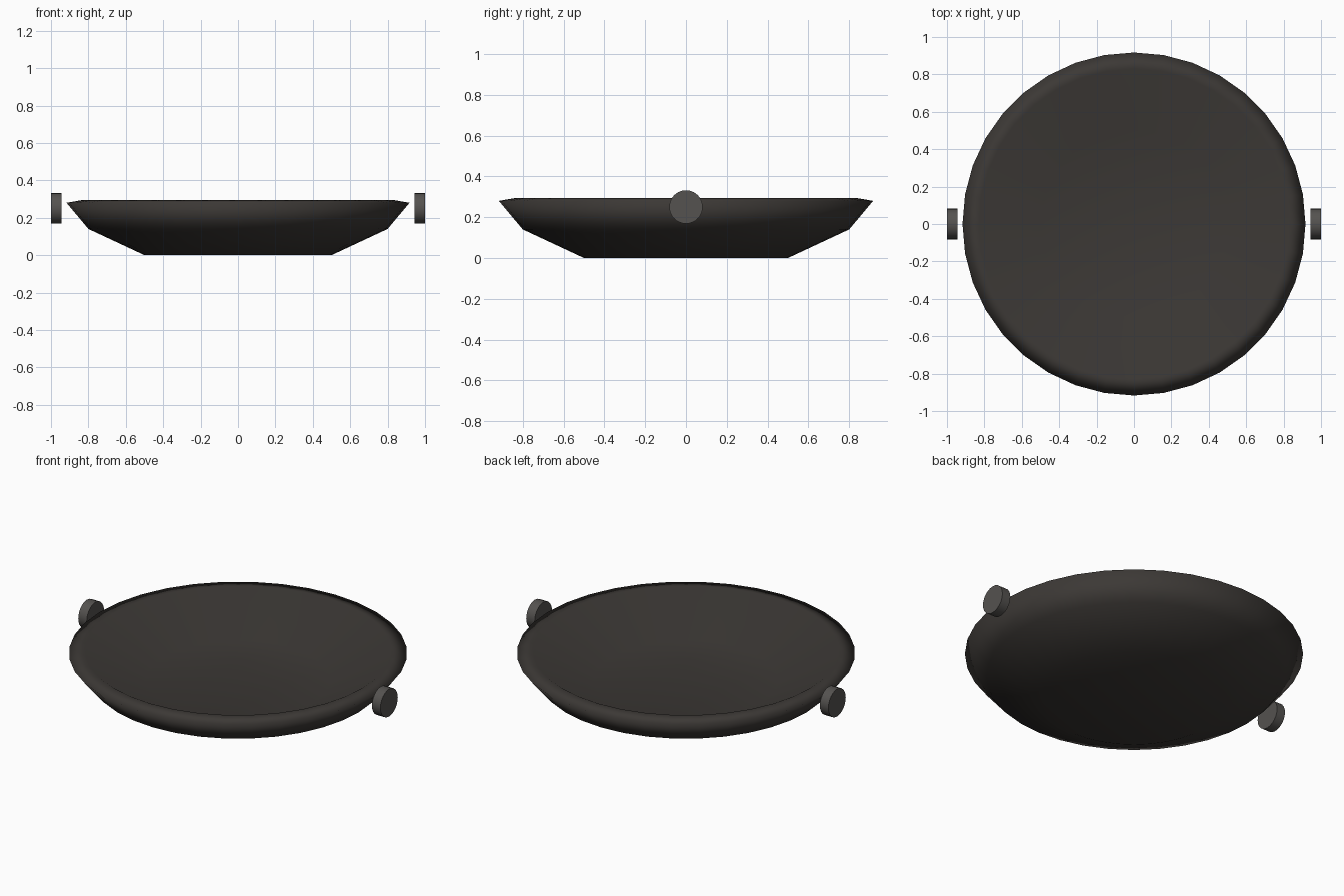
import bpy, bmesh
from math import pi, cos, sin

if "Cube" in bpy.data.objects:
    bpy.data.objects.remove(bpy.data.objects["Cube"])


def paint(obj, name, rgb):
    mat = bpy.data.materials.new(name)
    mat.diffuse_color = (*rgb, 1)
    mat.use_nodes = True
    mat.node_tree.nodes["Principled BSDF"].inputs["Base Color"].default_value = mat.diffuse_color
    obj.data.materials.append(mat)


def lathe(name, profile, sides):
    """Revolve an (r, z) profile that starts and ends on the axis."""
    bm = bmesh.new()
    rings = []
    for r, z in profile:
        if r == 0:
            rings.append([bm.verts.new((0, 0, z))] * sides)
        else:
            rings.append([bm.verts.new((r * cos(2 * pi * i / sides), r * sin(2 * pi * i / sides), z))
                          for i in range(sides)])
    for a, b in zip(rings, rings[1:]):
        for i in range(sides):
            j = (i + 1) % sides
            bm.faces.new(list(dict.fromkeys((a[i], a[j], b[j], b[i]))))
    bmesh.ops.recalc_face_normals(bm, faces=bm.faces)
    for f in bm.faces:
        f.smooth = True
    mesh = bpy.data.meshes.new(name)
    bm.to_mesh(mesh)
    bm.free()
    obj = bpy.data.objects.new(name, mesh)
    bpy.context.collection.objects.link(obj)
    return obj


# Shallow bowl: flat foot, flared wall, sloping lip, hollow with a raised centre
bowl = lathe("bowl", [(0, 0), (0.5, 0), (0.8, 0.14), (0.917, 0.28),
                      (0.83, 0.295), (0.5, 0.12), (0, 0.24)], 36)
paint(bowl, "dark_iron", (0.045, 0.04, 0.036))

# Round side handles, one at each end
for side, label in ((-1, "left"), (1, "right")):
    bpy.ops.mesh.primitive_cylinder_add(vertices=24, radius=0.082, depth=0.056,
                                        location=(side * 0.972, 0, 0.25), rotation=(0, pi / 2, 0))
    handle = bpy.context.object
    handle.name = label + "_handle"
    bpy.ops.object.shade_smooth_by_angle()
    paint(handle, label + "_handle_metal", (0.09, 0.085, 0.08))
